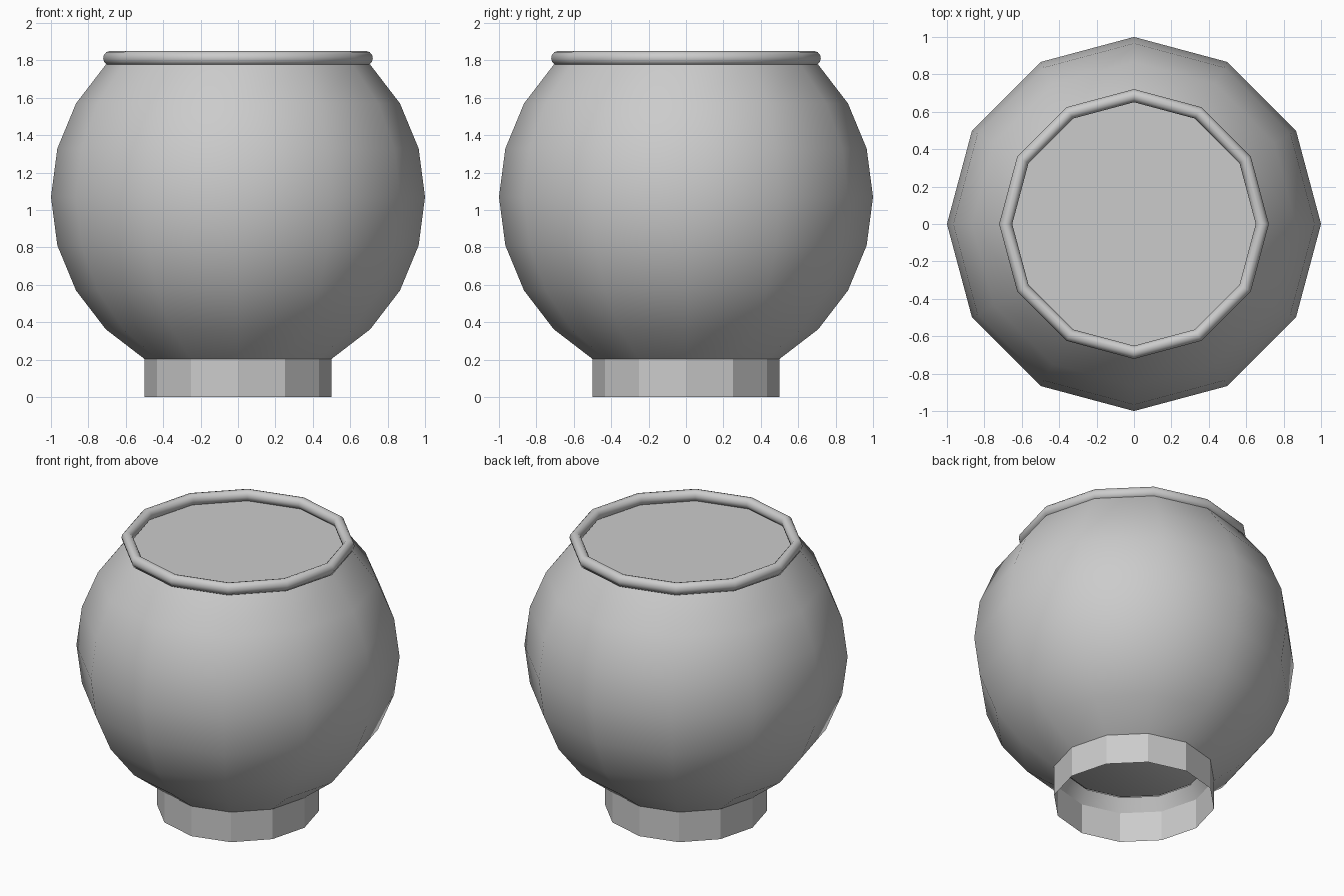
import bpy, bmesh
from math import sin, cos, pi, radians

if "Cube" in bpy.data.objects:
    bpy.data.objects.remove(bpy.data.objects["Cube"])

SIDES = 12


def lathe(name, profile, closed=False, cap_start=False, cap_end=False, smooth=True):
    """Revolve an (r, z) profile around z with 12 sides."""
    bm = bmesh.new()
    rings = [[bm.verts.new((r * cos(2 * pi * i / SIDES), r * sin(2 * pi * i / SIDES), z))
              for i in range(SIDES)] for r, z in profile]
    pairs = list(zip(rings, rings[1:]))
    if closed:
        pairs.append((rings[-1], rings[0]))
    for a, b in pairs:
        for i in range(SIDES):
            j = (i + 1) % SIDES
            bm.faces.new((a[i], a[j], b[j], b[i]))
    if cap_start:
        bm.faces.new(rings[0][::-1])
    if cap_end:
        bm.faces.new(rings[-1])
    mesh = bpy.data.meshes.new(name)
    bm.to_mesh(mesh)
    bm.free()
    obj = bpy.data.objects.new(name, mesh)
    bpy.context.collection.objects.link(obj)
    if smooth:
        bpy.ops.object.select_all(action='DESELECT')
        obj.select_set(True)
        bpy.context.view_layer.objects.active = obj
        bpy.ops.object.shade_smooth_by_angle(angle=radians(40))
    return obj


# Round bowl: sphere cut at -60 and +45 degrees, thick lower edge
CENTRE = 1.07
arc = [(cos(radians(a)), CENTRE + sin(radians(a))) for a in range(-60, 46, 15)]
lathe("bowl", [(0.45, 0.287)] + arc)

# Contents: flat surface at the mouth and flat underside above the foot
lathe("contents", [(0.9 * r, CENTRE + 0.9 * (z - CENTRE)) for r, z in arc] + [(0.70, 1.776)],
      cap_start=True, cap_end=True)

# Rounded rim around the mouth
lathe("rim", [(0.686 + 0.035 * cos(2 * pi * k / 12), 1.812 + 0.038 * sin(2 * pi * k / 12))
              for k in range(12)], closed=True)

# Open foot ring, flat sided
lathe("foot", [(0.5, 0.0), (0.5, 0.204)], smooth=False)
